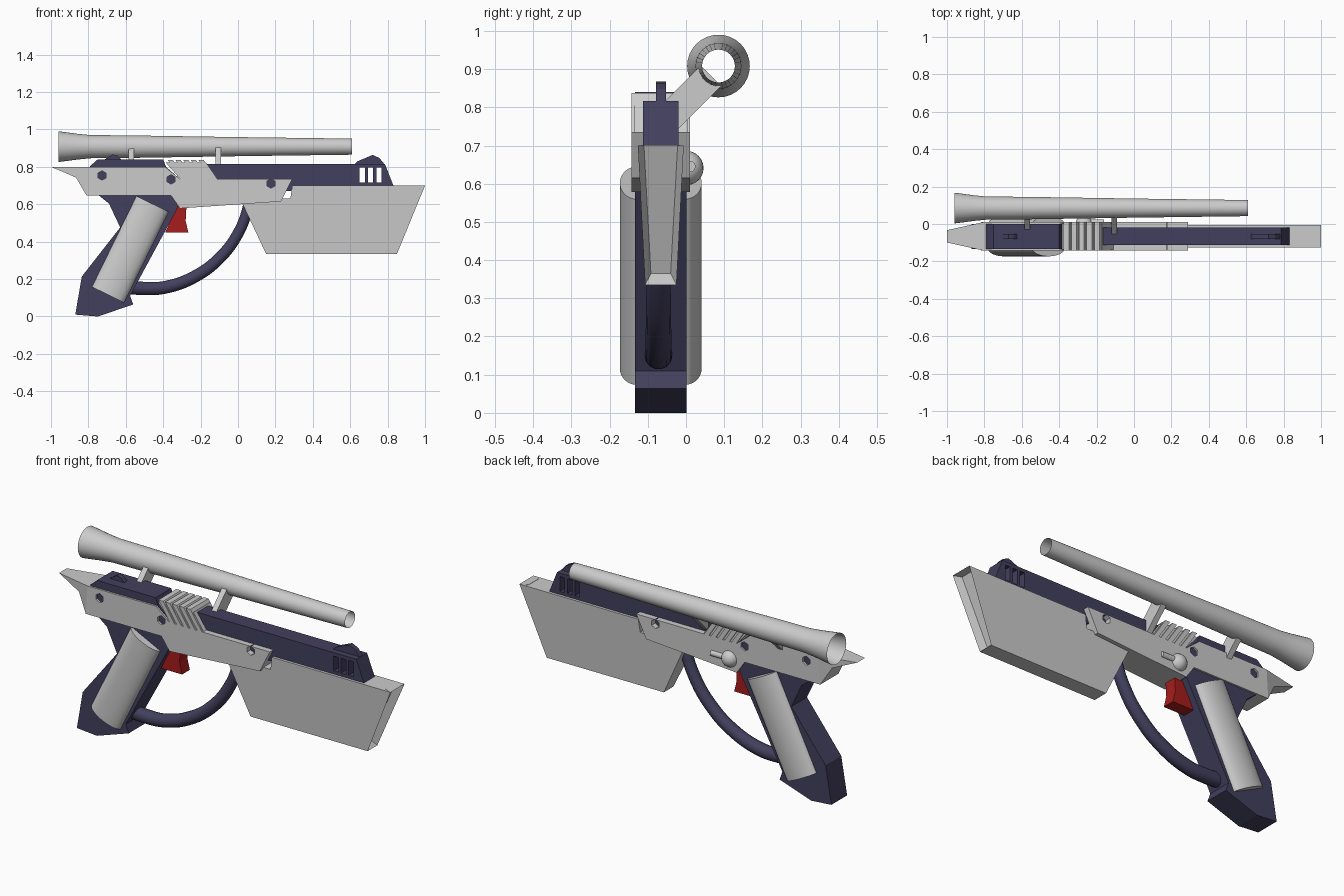
import bpy, bmesh, math
from mathutils import Vector

if "Cube" in bpy.data.objects:
    bpy.data.objects.remove(bpy.data.objects["Cube"])

CY = -0.066  # centre plane of the body


def material(name, rgb):
    m = bpy.data.materials.new(name)
    m.diffuse_color = (*rgb, 1)
    m.use_nodes = True
    m.node_tree.nodes["Principled BSDF"].inputs["Base Color"].default_value = m.diffuse_color
    return m


DARK = material("dark_navy", (0.055, 0.05, 0.11))
RED = material("red", (0.39, 0.012, 0.012))


def make(name, bm, mat=None, smooth=False):
    bmesh.ops.recalc_face_normals(bm, faces=bm.faces)
    me = bpy.data.meshes.new(name)
    bm.to_mesh(me)
    bm.free()
    ob = bpy.data.objects.new(name, me)
    bpy.context.collection.objects.link(ob)
    if mat:
        me.materials.append(mat)
    if smooth:
        bpy.ops.object.select_all(action='DESELECT')
        ob.select_set(True)
        bpy.context.view_layer.objects.active = ob
        bpy.ops.object.shade_smooth_by_angle(angle=math.radians(35))
    return ob


def skin(loops, caps=True, closed=True):
    """Loft a list of point loops into a bmesh."""
    bm = bmesh.new()
    rings = [[bm.verts.new(p) for p in loop] for loop in loops]
    for a, b in zip(rings, rings[1:]):
        for i in range(len(a)):
            j = (i + 1) % len(a)
            bm.faces.new((a[i], a[j], b[j], b[i]))
    if caps:
        bm.faces.new(rings[0])
        bm.faces.new(rings[-1])
    return bm


def prism_bm(pts, half):
    """Side profile (x, z) extruded across y; half is a number or f(x, z)."""
    h = half if callable(half) else (lambda x, z: half)
    return skin([[(x, CY + s * h(x, z), z) for x, z in pts] for s in (-1, 1)])


def prism(name, pts, half, mat=None):
    return make(name, prism_bm(pts, half), mat)


def cut(ob, profiles):
    for pts in profiles:
        c = prism("cutter", pts, 0.3)
        c.hide_render = True
        m = ob.modifiers.new("cut", 'BOOLEAN')
        m.operation, m.object, m.solver = 'DIFFERENCE', c, 'EXACT'
        bpy.context.view_layer.objects.active = ob
        bpy.ops.object.modifier_apply(modifier=m.name)
        bpy.data.objects.remove(c)


# receiver shell with hexagonal holes showing the dark core
shell = prism("receiver_shell", [(-0.8, 0.8), (-0.39, 0.8), (-0.31, 0.735), (0.29, 0.735),
              (0.23, 0.615), (-0.31, 0.578), (-0.358, 0.647), (-0.81, 0.647)], 0.077)
cut(shell, [[(cx + 0.025 * math.sin(k * math.pi / 3), cz + 0.025 * math.cos(k * math.pi / 3))
             for k in range(6)] for cx, cz in ((-0.727, 0.754), (-0.358, 0.733), (0.176, 0.711))])

# tapered tail behind the receiver
prism("receiver_tail", [(-1, 0.8), (-0.8, 0.8), (-0.81, 0.647), (-0.866, 0.743)],
      lambda x, z: 0.033 if x < -0.95 else 0.055 if x < -0.85 else 0.077)

# dark core, barrel and sights
prism("rear_core", [(-0.79, 0.67), (-0.79, 0.805), (-0.75, 0.84), (-0.4, 0.84),
                    (-0.385, 0.8), (-0.31, 0.735), (-0.32, 0.67)], 0.067, DARK)
prism("rear_sight", [(-0.72, 0.835), (-0.67, 0.867), (-0.645, 0.86), (-0.62, 0.835)], 0.013, DARK)
barrel = prism("barrel", [(-0.3, 0.67), (-0.3, 0.816), (0.785, 0.816), (0.835, 0.69),
                          (0.3, 0.69), (0.28, 0.67)], 0.046, DARK)
cut(barrel, [[(x, 0.717), (x + 0.028, 0.717), (x + 0.028, 0.797), (x, 0.797)]
             for x in (0.65, 0.695, 0.74)])
prism("front_sight", [(0.62, 0.812), (0.64, 0.83), (0.72, 0.864), (0.755, 0.848),
                      (0.785, 0.812)], 0.013, DARK)

# slanted cocking ribs
prism("rib_base", [(-0.385, 0.822), (-0.17, 0.822), (-0.11, 0.735), (-0.31, 0.735)], 0.07)
for i in range(5):
    x = -0.358 + i * 0.041
    prism(f"rib_{i + 1}", [(x - 0.018, 0.838), (x + 0.01, 0.838), (x + 0.078, 0.735),
                           (x + 0.05, 0.735)], 0.077)

# tapered fore end with a recessed front face
bm = prism_bm([(0.03, 0.63), (0.28, 0.63), (0.29, 0.7), (1, 0.7), (0.85, 0.335), (0.15, 0.335),
               (0.025, 0.6)], lambda x, z: 0.041 + 0.019 * (z - 0.335) / 0.365)
bmesh.ops.recalc_face_normals(bm, faces=bm.faces)
bm.normal_update()
front = max(bm.faces, key=lambda f: f.normal.x)
bmesh.ops.inset_region(bm, faces=[front], thickness=0.022, depth=-0.04)
make("fore_end", bm)

# grip and trigger
prism("grip", [(-0.76, 0.66), (-0.69, 0.604), (-0.63, 0.476), (-0.835, 0.214), (-0.87, 0.01),
               (-0.75, 0), (-0.56, 0.064), (-0.577, 0.11), (-0.32, 0.585), (-0.35, 0.66)],
      0.067, DARK)
prism("trigger", [(-0.32, 0.6), (-0.275, 0.6), (-0.28, 0.51), (-0.265, 0.448), (-0.39, 0.448)],
      0.033, RED)

# rounded grip panels on both sides, lofted along the grip axis
low, high = Vector((-0.695, CY, 0.116)), Vector((-0.457, CY, 0.602))
axis = (high - low).normalized()
across = Vector((axis.z, 0, -axis.x))
section = [across * (0.096 * math.cos(t)) + Vector((0, s * (0.064 + 0.043 * math.sin(t)), 0))
           for s, ks in ((1, range(17)), (-1, range(16, -1, -1)))
           for t in (k * math.pi / 16 for k in ks)]
make("grip_panels", skin([[c + p for p in section] for c in (low, high)]), smooth=True)

# curved hand guard
cu = bpy.data.curves.new("hand_guard", 'CURVE')
cu.dimensions = '3D'
cu.bevel_depth, cu.bevel_resolution, cu.use_fill_caps = 0.036, 5, True
path = [(-0.62, 0.16), (-0.5, 0.15), (-0.39, 0.156), (-0.23, 0.214), (-0.096, 0.315),
        (0, 0.444), (0.05, 0.572), (0.06, 0.64)]
sp = cu.splines.new('BEZIER')
sp.bezier_points.add(len(path) - 1)
for i, (p, (x, z)) in enumerate(zip(sp.bezier_points, path)):
    p.co = (x, CY - 0.006, z)
    p.handle_left_type = p.handle_right_type = 'AUTO'
    p.radius = 1.05 - 0.04 * i
cu.materials.append(DARK)
bpy.context.collection.objects.link(bpy.data.objects.new("hand_guard", cu))

# open scope tube
rings = [(-0.96, 0.082), (-0.92, 0.077), (-0.86, 0.069), (-0.79, 0.062), (-0.57, 0.06),
         (0.0, 0.051), (0.61, 0.043)]
make("scope_tube", skin([[(x, 0.085 + r * math.cos(a), 0.908 + r * math.sin(a))
                          for a in (k * math.pi / 16 for k in range(32))] for x, r in rings],
                        caps=False), smooth=True)

# diagonal scope mounts
for i, x in enumerate((-0.57, -0.105)):
    bpy.ops.mesh.primitive_cube_add(size=1, location=(x, 0.0, 0.817),
                                    rotation=(math.radians(45), 0, 0))
    bpy.context.object.scale = (0.03, 0.185, 0.076)
    bpy.context.object.name = f"scope_mount_{i + 1}"

# side knob with a short rod on the far side
bpy.ops.mesh.primitive_uv_sphere_add(segments=24, ring_count=12, radius=0.045,
                                     location=(-0.267, 0.001, 0.641))
bpy.context.object.name = "side_knob"
bpy.ops.object.shade_smooth_by_angle()
bpy.ops.mesh.primitive_cylinder_add(vertices=16, radius=0.015, depth=0.11,
                                    location=(-0.215, 0.01, 0.645), rotation=(0, math.pi / 2, 0))
bpy.context.object.name = "side_rod"
bpy.ops.object.shade_smooth_by_angle()
